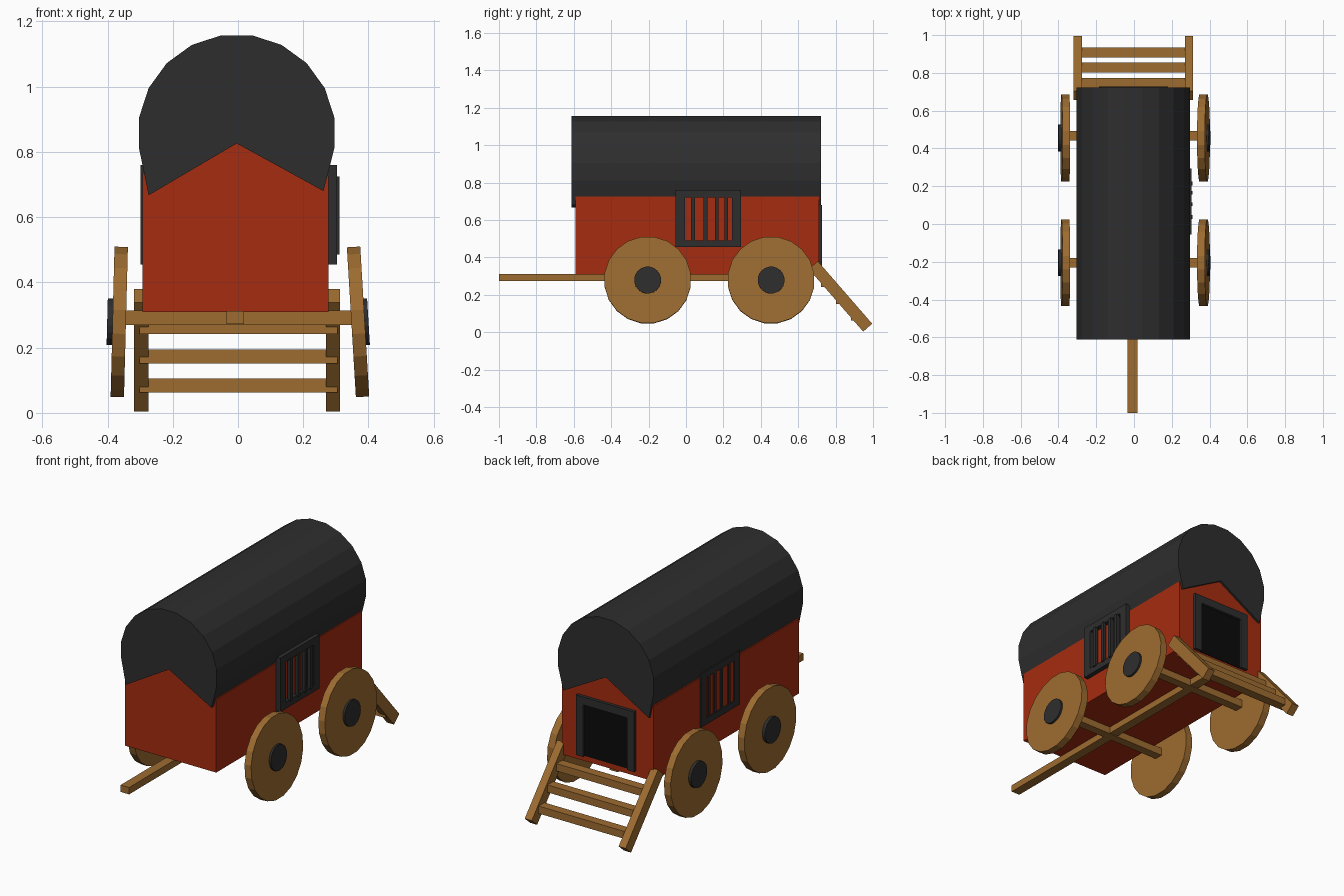
import bpy, bmesh, math
from mathutils import Matrix, Vector

if "Cube" in bpy.data.objects:
    bpy.data.objects.remove(bpy.data.objects["Cube"])


def material(name, rgb):
    m = bpy.data.materials.new(name)
    m.diffuse_color = (*rgb, 1)
    m.use_nodes = True
    m.node_tree.nodes["Principled BSDF"].inputs["Base Color"].default_value = m.diffuse_color
    return m


RED = material("red_paint", (0.38, 0.025, 0.005))
WOOD = material("wood", (0.34, 0.15, 0.03))
DARK = material("dark_grey", (0.027, 0.027, 0.027))
BLACK = material("black", (0.003, 0.003, 0.003))


def finish(name, bm, mat):
    bmesh.ops.recalc_face_normals(bm, faces=bm.faces)
    me = bpy.data.meshes.new(name)
    bm.to_mesh(me)
    bm.free()
    me.materials.append(mat)
    ob = bpy.data.objects.new(name, me)
    bpy.context.collection.objects.link(ob)
    return ob


def add_box(bm, x0, x1, y0, y1, z0, z1):
    centre = Vector((x0 + x1, y0 + y1, z0 + z1)) / 2
    size = (x1 - x0, y1 - y0, z1 - z0, 1)
    bmesh.ops.create_cube(bm, size=1, matrix=Matrix.Translation(centre) @ Matrix.Diagonal(size))


def boxes(name, mat, *extents):
    bm = bmesh.new()
    for e in extents:
        add_box(bm, *e)
    return finish(name, bm, mat)


def prism(name, mat, profile, y0, y1):
    bm = bmesh.new()
    front = bm.faces.new([bm.verts.new((x, y0, z)) for x, z in profile])
    new = bmesh.ops.extrude_face_region(bm, geom=[front])["geom"]
    verts = [g for g in new if isinstance(g, bmesh.types.BMVert)]
    bmesh.ops.translate(bm, verts=verts, vec=(0, y1 - y0, 0))
    bm.faces.ensure_lookup_table()
    if not any(f.calc_center_median().y < y0 + 1e-4 for f in bm.faces):
        bm.faces.new([v for v in bm.verts if v not in verts])
    return finish(name, bm, mat)


def disc(name, mat, centre, radius, depth, tilt, sides):
    bm = bmesh.new()
    m = (Matrix.Translation(centre) @ Matrix.Rotation(math.pi / 2 + tilt, 4, 'Y')
         @ Matrix.Rotation(math.pi / sides, 4, 'Z'))
    bmesh.ops.create_cone(bm, cap_ends=True, segments=sides, radius1=radius,
                          radius2=radius, depth=depth, matrix=m)
    return finish(name, bm, mat)


# Wagon body with gabled ends
prism("body", RED, [(-0.293, 0.31), (0.278, 0.31), (0.278, 0.725), (0, 0.86), (-0.293, 0.735)],
      -0.592, 0.71)

# Barrel roof: part of a 20-sided cylinder with a notched underside
arc = [(-0.004 + 0.303 * math.cos(math.radians(a)), 0.858 + 0.303 * math.sin(math.radians(a)))
       for a in range(-9, 190, 18)]
prism("roof", DARK, [(0.262, 0.68)] + arc + [(-0.274, 0.667), (-0.004, 0.826)], -0.612, 0.723)

# Barred windows on both sides
for side, x0, x1, bar in (("right", 0.26, 0.304, 0.311), ("left", -0.299, -0.27, -0.298)):
    boxes(side + "_window_frame", DARK,
          (x0, x1, -0.055, -0.005, 0.455, 0.76), (x0, x1, 0.245, 0.295, 0.455, 0.76),
          (x0, x1, -0.005, 0.245, 0.455, 0.492), (x0, x1, -0.005, 0.245, 0.72, 0.76))
    inner = bar - math.copysign(0.02, bar)
    boxes(side + "_window_bars", DARK,
          *[(min(bar, inner), max(bar, inner), y - 0.01, y + 0.01, 0.485, 0.725)
            for y in (0.037, 0.104, 0.165, 0.215)])

# Back doorway
boxes("door_frame", DARK, (-0.185, -0.14, 0.69, 0.728, 0.34, 0.68),
      (0.135, 0.18, 0.69, 0.728, 0.34, 0.68), (-0.14, 0.135, 0.69, 0.728, 0.635, 0.68))
boxes("doorway", BLACK, (-0.14, 0.135, 0.69, 0.713, 0.34, 0.635))

# Undercarriage: pulling shaft and two axles
boxes("shaft", WOOD, (-0.035, 0.018, -1.0, 0.66, 0.273, 0.312))
for name, y in (("front", -0.205), ("back", 0.468)):
    boxes(name + "_axle", WOOD, (-0.352, 0.358, y - 0.025, y + 0.025, 0.27, 0.314))

# Slightly cambered wheels with hubs
for end, y in (("front", -0.205), ("back", 0.455)):
    for side, x, hub_x, tilt in (("right", 0.368, 0.389, -0.06), ("left", -0.364, -0.39, 0.026)):
        disc(f"{end}_{side}_wheel", WOOD, (x, y, 0.279), 0.233, 0.041, tilt, 20)
        disc(f"{end}_{side}_hub", DARK, (hub_x, y, 0.279), 0.072, 0.022, tilt, 20)

# Back steps: two sloping rails and three treads
for side, x in (("left", -0.297), ("right", 0.291)):
    rail = boxes(f"{side}_step_rail", WOOD, (-0.022, 0.022, -0.2215, 0.2215, -0.032, 0.032))
    rail.location = (x, 0.826, 0.192)
    rail.rotation_euler.x = math.radians(-49)
for i, (y, z) in enumerate(((0.748, 0.263), (0.828, 0.173), (0.908, 0.084))):
    boxes(f"step_{i + 1}", WOOD, (-0.302, 0.305, y - 0.026, y + 0.026, z - 0.021, z + 0.021))
